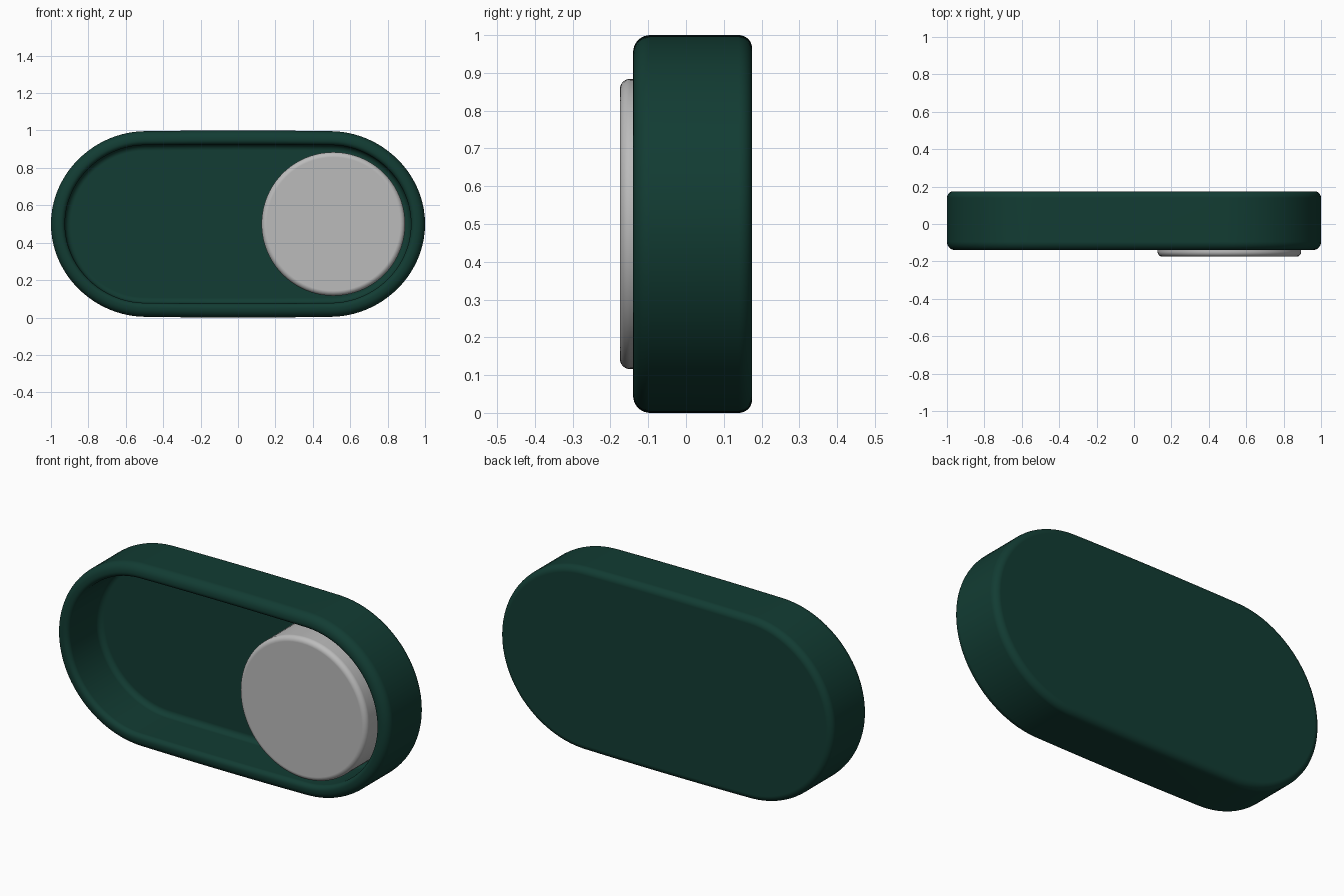
import bpy, bmesh
from math import sin, cos, pi

cube = bpy.data.objects.get("Cube")
if cube:
    bpy.data.objects.remove(cube, do_unlink=True)


def material(name, rgb):
    mat = bpy.data.materials.new(name)
    mat.use_nodes = True
    mat.diffuse_color = (*rgb, 1)
    mat.node_tree.nodes["Principled BSDF"].inputs["Base Color"].default_value = (*rgb, 1)
    return mat


def fillet(inset, y, r_inset, r_y, start, steps=8):
    """Quarter arc of (inset, y) points, turning from the start angle."""
    angles = [start + pi / 2 * i / steps for i in range(steps + 1)]
    return [(inset + r_inset * cos(a), y + r_y * sin(a)) for a in angles]


def outline(half_length, radius, steps=40):
    """Stadium outline in x and z with gently bowed long sides."""
    points = []
    for side in (1, -1):
        for i in range(steps + 1):
            a = -pi / 2 + pi * i / steps
            points.append((side * (half_length + radius * cos(a)), side * radius * sin(a)))
        if half_length:
            for i in range(1, 12):
                points.append((side * half_length * (1 - i / 6), side * radius))
    if not half_length:
        points = [p for i, p in enumerate(points) if i % (steps + 1) != steps]
    return [(x, z * (1 - 0.03 * x * x * (half_length > 0))) for x, z in points]


def loft(name, center, half_length, radius, profile, mat):
    """Skin rings that follow the profile, closing both ends with flat caps."""
    bm = bmesh.new()
    rings = [[bm.verts.new((center[0] + x, y, center[1] + z))
              for x, z in outline(half_length, radius - inset)] for inset, y in profile]
    n = len(rings[0])
    for a, b in zip(rings, rings[1:]):
        for i in range(n):
            j = (i + 1) % n
            bm.faces.new((a[i], a[j], b[j], b[i]))
    bm.faces.new(rings[0])
    bm.faces.new(rings[-1])
    bmesh.ops.recalc_face_normals(bm, faces=bm.faces)
    mesh = bpy.data.meshes.new(name)
    bm.to_mesh(mesh)
    bm.free()
    mesh.materials.append(mat)
    obj = bpy.data.objects.new(name, mesh)
    bpy.context.collection.objects.link(obj)
    bpy.ops.object.select_all(action="DESELECT")
    obj.select_set(True)
    bpy.context.view_layer.objects.active = obj
    bpy.ops.object.shade_smooth_by_angle()
    weighted = obj.modifiers.new("Flat caps", "WEIGHTED_NORMAL")
    weighted.keep_sharp = True
    return obj


green = material("dark green", (0.006, 0.045, 0.033))
grey = material("light grey", (0.5, 0.5, 0.5))

# Housing: back edge, front lip, inner lip, then the pocket wall and floor
housing = fillet(0.035, 0.14, 0.035, 0.035, pi / 2)
housing += fillet(0.045, -0.095, 0.045, 0.045, pi)
housing += fillet(0.05, -0.115, 0.025, 0.025, -pi / 2)
housing += fillet(0.105, 0.1, -0.03, 0.03, 0)
loft("switch_housing", (0, 0.5), 0.5, 0.5, housing, green)

# Round knob resting on the pocket floor
knob = [(0, 0.13)] + fillet(0.027, -0.148, 0.027, 0.027, pi)
loft("switch_knob", (0.51, 0.5), 0, 0.384, knob, grey)
